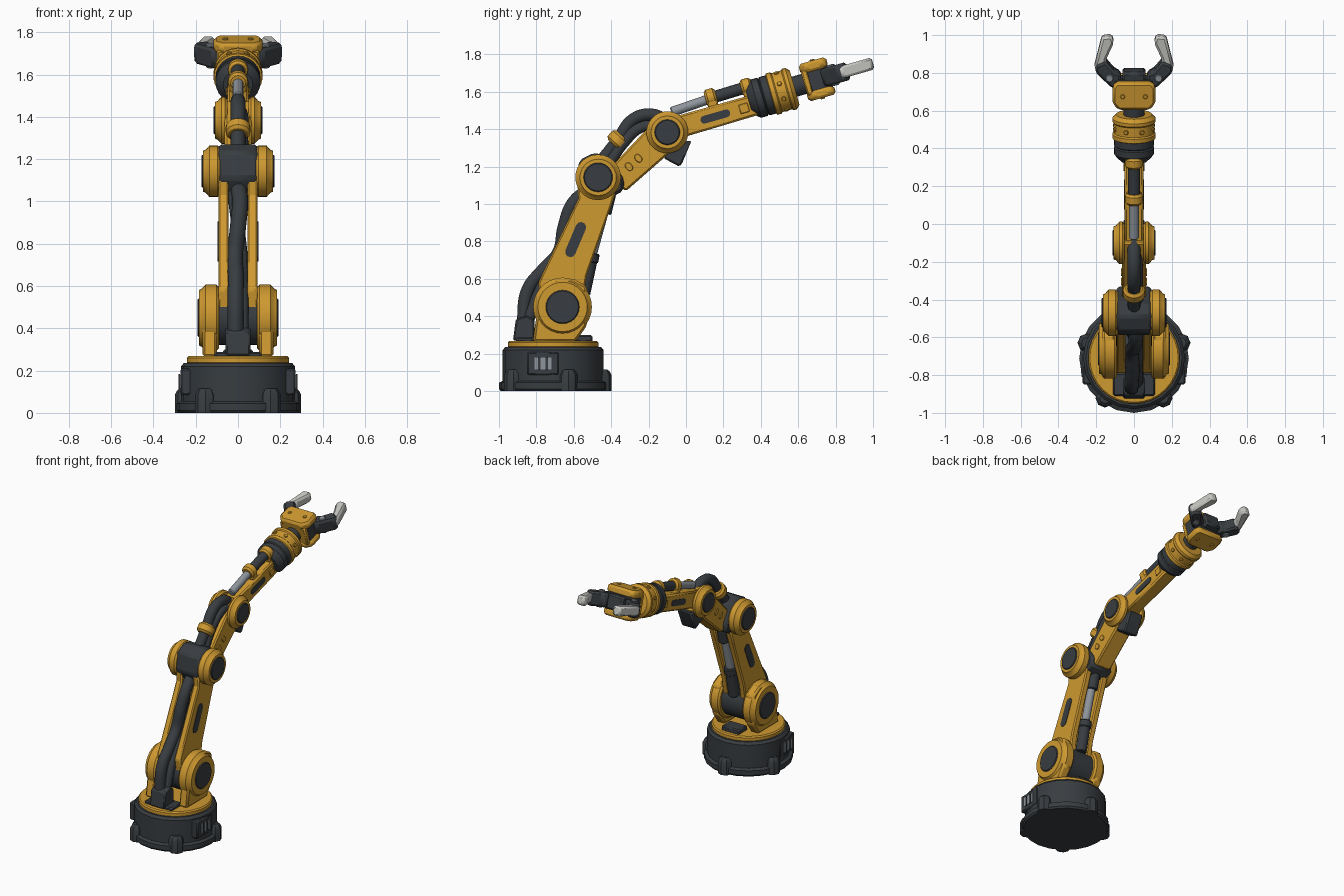
import bpy, bmesh, math
from mathutils import Matrix, Vector

if "Cube" in bpy.data.objects:
    bpy.data.objects.remove(bpy.data.objects["Cube"])


def material(name, rgb):
    m = bpy.data.materials.new(name)
    m.use_nodes = True
    m.diffuse_color = (*rgb, 1)
    m.node_tree.nodes["Principled BSDF"].inputs["Base Color"].default_value = (*rgb, 1)
    return m


YELLOW = material("warm yellow", (0.62, 0.32, 0.03))
DARK = material("charcoal", (0.04, 0.046, 0.052))
STEEL = material("steel", (0.27, 0.3, 0.33))
LIGHT = material("light grey", (0.56, 0.56, 0.53))

# Frames: SIDE draws profiles in y/z, WRIST is the tilted forearm frame
SIDE = Matrix(((0, 0, 1, 0), (1, 0, 0, 0), (0, 1, 0, 0), (0, 0, 0, 1)))
WRIST = Matrix.Translation((0, -0.10, 1.384)) @ Matrix.Rotation(math.radians(16), 4, 'X')
FORE = WRIST @ SIDE


def finish(name, bm, mat, frame, bevel=0, mirror=False):
    bmesh.ops.transform(bm, matrix=frame, verts=bm.verts)
    bmesh.ops.recalc_face_normals(bm, faces=bm.faces)
    me = bpy.data.meshes.new(name)
    bm.to_mesh(me)
    bm.free()
    me.materials.append(mat)
    ob = bpy.data.objects.new(name, me)
    bpy.context.collection.objects.link(ob)
    if bevel:
        b = ob.modifiers.new("bevel", 'BEVEL')
        b.width, b.segments, b.limit_method = bevel, 1, 'ANGLE'
    if mirror:
        ob.modifiers.new("mirror", 'MIRROR')
    return ob


def prism(name, pts, lo, hi, mat, frame=SIDE, bevel=0.008, mirror=False):
    """Extrude a flat profile from lo to hi."""
    bm = bmesh.new()
    face = bm.faces.new([bm.verts.new((a, b, lo)) for a, b in pts])
    ext = bmesh.ops.extrude_face_region(bm, geom=[face])
    top = [v for v in ext["geom"] if isinstance(v, bmesh.types.BMVert)]
    bmesh.ops.translate(bm, verts=top, vec=(0, 0, hi - lo))
    return finish(name, bm, mat, frame, bevel, mirror)


def rect(a0, a1, b0, b1):
    return [(a0, b0), (a1, b0), (a1, b1), (a0, b1)]


def capsule(a, b, length, width, angle):
    """Rounded slot outline."""
    t, pts = math.radians(angle), []
    for i in range(12):
        s = 1 if i < 6 else -1
        q = math.pi * (i % 6) / 5 - math.pi / 2 + (0 if s > 0 else math.pi)
        u = s * (length - width) / 2 + width / 2 * math.cos(q)
        v = width / 2 * math.sin(q)
        pts.append((a + u * math.cos(t) - v * math.sin(t), b + u * math.sin(t) + v * math.cos(t)))
    return pts


def spin(name, profile, base, axis, mat, sides=24, frame=Matrix(), mirror=False):
    """Lathe (radius, height) pairs about an axis through base."""
    bm = bmesh.new()
    rings = [[bm.verts.new((r * math.cos(k * math.tau / sides), r * math.sin(k * math.tau / sides), h))
              for k in range(sides)] for r, h in profile]
    for low, high in zip(rings, rings[1:]):
        for k in range(sides):
            j = (k + 1) % sides
            bm.faces.new((low[k], low[j], high[j], high[k]))
    bm.faces.new(rings[0])
    bm.faces.new(rings[-1])
    turn = Vector((0, 0, 1)).rotation_difference(Vector(axis)).to_matrix().to_4x4()
    return finish(name, bm, mat, frame @ Matrix.Translation(base) @ turn, mirror=mirror)


def drum(r, h0, h1, c):
    return [(r - c, h0), (r, h0 + c), (r, h1 - c), (r - c, h1)]


def rod(name, p, q, r, mat, frame=Matrix(), c=0.006, sides=16):
    d = Vector(q) - Vector(p)
    return spin(name, drum(r, 0, d.length, c), p, d, mat, sides, frame)


def hose(name, pts, r):
    cu = bpy.data.curves.new(name, 'CURVE')
    cu.dimensions, cu.bevel_depth, cu.bevel_resolution = '3D', r, 3
    cu.use_fill_caps, cu.resolution_u = True, 8
    sp = cu.splines.new('BEZIER')
    sp.bezier_points.add(len(pts) - 1)
    for bp, p in zip(sp.bezier_points, pts):
        bp.co = p
        bp.handle_left_type = bp.handle_right_type = 'AUTO'
    cu.materials.append(DARK)
    bpy.context.collection.objects.link(bpy.data.objects.new(name, cu))


def joint(name, y, z, x0, x1, r, cap):
    """Pair of yellow side discs with dark caps."""
    spin(name + "_disc", [(r - .012, x0), (r, x0 + .012), (r, x1 - .03), (r - .02, x1 - .012), (r - .025, x1)],
         (0, y, z), (1, 0, 0), YELLOW, 28, mirror=True)
    spin(name + "_cap", drum(cap, x1 - .01, x1 + .007, .005), (0, y, z), (1, 0, 0), DARK, 24, mirror=True)


# Base drum, lugs and side panels
BY = -0.71
spin("base_drum", [(.28, 0), (.29, .012), (.29, .045), (.27, .055), (.27, .22), (.255, .237)],
     (0, BY, 0), (0, 0, 1), DARK, 20)
spin("turntable", drum(.242, .23, .268, .008), (0, BY, 0), (0, 0, 1), YELLOW, 32)
for k in range(5):
    a = math.radians(90 + 72 * k)
    spin("base_lug", [(.05, 0), (.05, .085), (.04, .105), (.028, .115)],
         (.262 * math.cos(a), BY + .262 * math.sin(a), 0), (0, 0, 1), DARK, 8)
prism("base_panel", rect(-.85, -.68, .085, .21), .22, .272, DARK, mirror=True)
prism("panel_window", rect(-.81, -.72, .115, .18), .268, .277, STEEL, bevel=0, mirror=True)
for y in (-.785, -.745):
    prism("window_bar", rect(y - .006, y + .006, .112, .183), .274, .281, DARK, bevel=0, mirror=True)

# Shoulder
prism("shoulder_bracket", [(-.82, .265), (-.59, .265), (-.53, .35), (-.53, .56), (-.60, .60), (-.70, .60), (-.78, .53)],
      .1, .168, YELLOW, bevel=.012, mirror=True)
joint("shoulder", -.66, .45, .09, .184, .157, .09)
spin("shoulder_hub", drum(.13, -.1, .1, .01), (0, -.66, .45), (1, 0, 0), DARK)
prism("rear_foot", rect(-.60, -.50, .262, .30), -.07, .07, DARK)
prism("hose_plate", rect(-.91, -.79, .262, .288), -.11, .11, DARK)
prism("hose_box", [(-.925, .27), (-.81, .27), (-.81, .38), (-.85, .405), (-.91, .385)], -.058, .058, DARK)

# Lower arm: twin plates, slots and piston
prism("lower_arm", [(-.76, .38), (-.57, .38), (-.53, .62), (-.41, .96), (-.37, 1.08), (-.47, 1.18),
                    (-.58, 1.10), (-.575, 1.03), (-.79, .58)], .045, .092, YELLOW, mirror=True)
prism("arm_slot", capsule(-.59, .81, .2, .056, 67), .088, .096, DARK, bevel=0, mirror=True)
rod("piston_body", (0, -.55, .52), (0, -.505, .73), .038, DARK)
rod("piston_collar", (0, -.515, .69), (0, -.505, .74), .045, DARK)
rod("piston_rod", (0, -.505, .73), (0, -.43, 1.0), .028, STEEL)
rod("piston_end", (0, -.437, .95), (0, -.41, 1.06), .038, DARK)

# Elbow
joint("elbow", -.47, 1.143, .085, .165, .122, .078)
prism("elbow_knuckle", [(-.57, 1.235), (-.49, 1.275), (-.41, 1.25), (-.33, 1.13), (-.335, 1.07), (-.41, 1.03),
                        (-.54, 1.03), (-.59, 1.11)], -.092, .092, DARK, bevel=.015)

# Middle arm
prism("middle_arm", [(-.40, 1.20), (-.21, 1.40), (-.10, 1.48), (-.01, 1.33), (-.08, 1.28), (-.32, 1.07), (-.37, 1.10)],
      -.063, .063, YELLOW, bevel=.01)
for y, z in ((-.305, 1.20), (-.255, 1.245)):
    prism("arm_hatch", capsule(y, z, .05, .035, 130), .06, .069, YELLOW, bevel=.003, mirror=True)
joint("upper_joint", -.10, 1.384, .05, .108, .112, .068)
prism("joint_fin", [(-.10, 1.32), (.03, 1.34), (-.02, 1.22), (-.035, 1.20), (-.12, 1.245)], -.055, .055, DARK)

# Hoses and clip
hose("main_hose", [(-.012, -.87, .36), (-.012, -.845, .54), (-.01, -.76, .65), (-.015, -.68, .74), (.0, -.65, .88),
                   (.01, -.605, 1.0), (0, -.52, 1.08)], .038)
hose("second_hose", [(.02, -.84, .38), (.02, -.79, .52), (.018, -.72, .64), (.015, -.62, .75), (0, -.60, .88),
                     (-.015, -.56, 1.0), (-.02, -.5, 1.09)], .03)
hose("upper_hose", [(0, -.46, 1.22), (0, -.365, 1.34), (0, -.285, 1.45), (0, -.195, 1.478), (0, -.12, 1.45),
                    (0, -.08, 1.38)], .035)
hose("upper_hose_inner", [(.02, -.42, 1.2), (.018, -.33, 1.33), (.018, -.24, 1.41), (.01, -.14, 1.42)], .03)
rod("hose_clip", (0, -.385, 1.315), (0, -.34, 1.365), .058, YELLOW, c=.014)

# Forearm with slot, hatch and top actuator
prism("forearm", [(.02, -.05), (.52, -.045), (.52, .068), (.02, .07)], -.05, .05, YELLOW, FORE, .01)
prism("forearm_slot", capsule(.27, .01, .165, .042, 0), .046, .054, DARK, FORE, 0, True)
prism("forearm_hatch", rect(.405, .455, -.015, .035), .046, .056, YELLOW, FORE, .003, True)
rod("actuator_rod", (0, .05, .098), (0, .28, .11), .026, STEEL, WRIST)
rod("actuator_body", (0, .29, .112), (0, .49, .115), .032, DARK, WRIST)
for u in (.275, .475):
    rod("actuator_clip", (0, u - .03, .115), (0, u + .03, .115), .047, YELLOW, WRIST, .012)
    prism("clip_foot", rect(u - .028, u + .028, .05, .11), -.04, .04, YELLOW, FORE)

# Wrist rings, bolts and neck
WV = .042
spin("wrist_collar", [(.07, .465), (.095, .49), (.106, .505), (.106, .54), (.098, .546), (.106, .552), (.106, .60)],
     (0, 0, WV), (0, 1, 0), DARK, 24, WRIST)
spin("wrist_ring", [(.1, .585), (.115, .592), (.115, .615), (.108, .622), (.108, .675), (.115, .682),
                    (.115, .70), (.095, .72)], (0, 0, WV), (0, 1, 0), YELLOW, 24, WRIST)
for k in range(8):
    a = math.tau * (k + .5) / 8
    d = Vector((math.cos(a), 0, math.sin(a)))
    rod("ring_bolt", d * .1 + Vector((0, .648, WV)), d * .116 + Vector((0, .648, WV)), .013, YELLOW, WRIST, .003, 8)
rod("wrist_neck", (0, .70, WV + .005), (0, .79, WV + .005), .055, DARK, WRIST)

# Gripper head: yellow shell around a dark core
OUT = [(-.08, .772), (.08, .772), (.115, .81), (.115, .895), (.095, .925), (-.095, .925), (-.115, .895), (-.115, .81)]
prism("head_top", OUT, .1, .155, YELLOW, WRIST, .014)
prism("head_bottom", OUT, -.052, -.002, YELLOW, WRIST, .014)
prism("head_back", rect(-.1, .1, .775, .81), -.02, .12, YELLOW, WRIST)
prism("head_core", rect(-.098, .098, .80, .925), -.01, .11, DARK, WRIST)
prism("head_nose", rect(-.062, .062, .90, .968), .0, .105, DARK, WRIST, .012)
for x in (.06, -.06):
    for v, w in ((.15, .162), (-.058, -.046)):
        rod("head_bolt", (x, .85, v), (x, .85, w), .013, YELLOW, WRIST, .003, 8)

# Fingers
prism("finger_knuckle", [(.07, .87), (.12, .88), (.205, .965), (.205, 1.0), (.15, 1.025), (.10, .965), (.07, .955)],
      .0, .098, DARK, WRIST, .012, True)
rod("knuckle_pin", (.13, .935, -.008), (.13, .935, .108), .022, STEEL, WRIST, .004, 8).modifiers.new("mirror", 'MIRROR')
prism("finger", [(.212, .985), (.17, 1.155), (.117, 1.16), (.106, 1.124), (.148, 1.03), (.138, .965), (.19, .96)],
      .018, .084, LIGHT, WRIST, .012, True)

# Smooth round surfaces, keep hard edges
bpy.ops.object.select_all(action='DESELECT')
for ob in bpy.context.collection.objects:
    if ob.type == 'MESH':
        ob.select_set(True)
        bpy.context.view_layer.objects.active = ob
bpy.ops.object.shade_smooth_by_angle(angle=math.radians(28))
